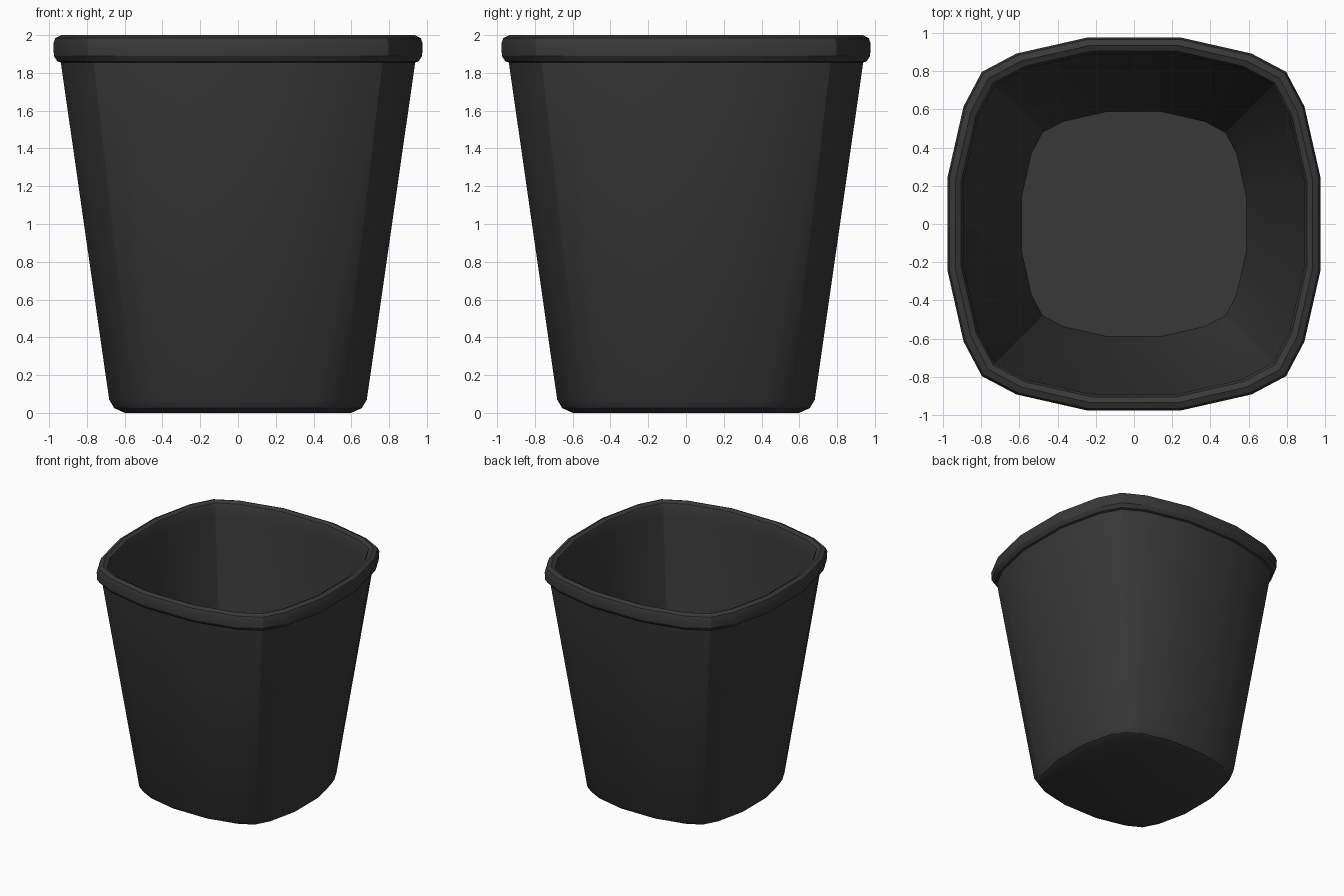
import bpy, bmesh, math

if "Cube" in bpy.data.objects:
    bpy.data.objects.remove(bpy.data.objects["Cube"])

mat = bpy.data.materials.new("charcoal_plastic")
mat.diffuse_color = (0.04, 0.04, 0.04, 1)
mat.use_nodes = True
mat.node_tree.nodes["Principled BSDF"].inputs["Base Color"].default_value = mat.diffuse_color

# Rounded-square outline: one quadrant, turned four times (20 sides)
QUAD = [(1, -0.246), (1, 0.246), (0.913, 0.63), (0.815, 0.815), (0.63, 0.913)]
outline = []
for k in range(4):
    c, s = round(math.cos(k * math.pi / 2)), round(math.sin(k * math.pi / 2))
    outline += [(x * c - y * s, x * s + y * c) for x, y in QUAD]


def loft(name, profile, cap=False, closed=False):
    """Sweep a (half width, height) profile around the outline."""
    bm = bmesh.new()
    rings = [[bm.verts.new((x * r, y * r, z)) for x, y in outline] for r, z in profile]
    n = len(outline)
    pairs = list(zip(rings, rings[1:]))
    if closed:
        pairs.append((rings[-1], rings[0]))
    for a, b in pairs:
        for i in range(n):
            j = (i + 1) % n
            bm.faces.new((a[i], a[j], b[j], b[i]))
    if cap:
        bm.faces.new(rings[0][::-1])
        bm.faces.new(rings[-1])
    bmesh.ops.recalc_face_normals(bm, faces=bm.faces)
    me = bpy.data.meshes.new(name)
    bm.to_mesh(me)
    bm.free()
    me.materials.append(mat)
    ob = bpy.data.objects.new(name, me)
    bpy.context.collection.objects.link(ob)
    bpy.ops.object.select_all(action='DESELECT')
    ob.select_set(True)
    bpy.context.view_layer.objects.active = ob
    bpy.ops.object.shade_smooth_by_angle(angle=math.radians(30))


# Bin: base, outer wall, rolled rim, inner wall and floor in one sweep
loft("waste_bin", [
    (0.60, 0), (0.655, 0.025), (0.682, 0.07), (0.938, 1.855),
    (0.955, 1.86), (0.975, 1.89), (0.977, 1.955), (0.967, 1.985), (0.935, 2.0),
    (0.905, 1.985), (0.892, 1.95), (0.89, 1.86), (0.588, 0.05),
], cap=True)
